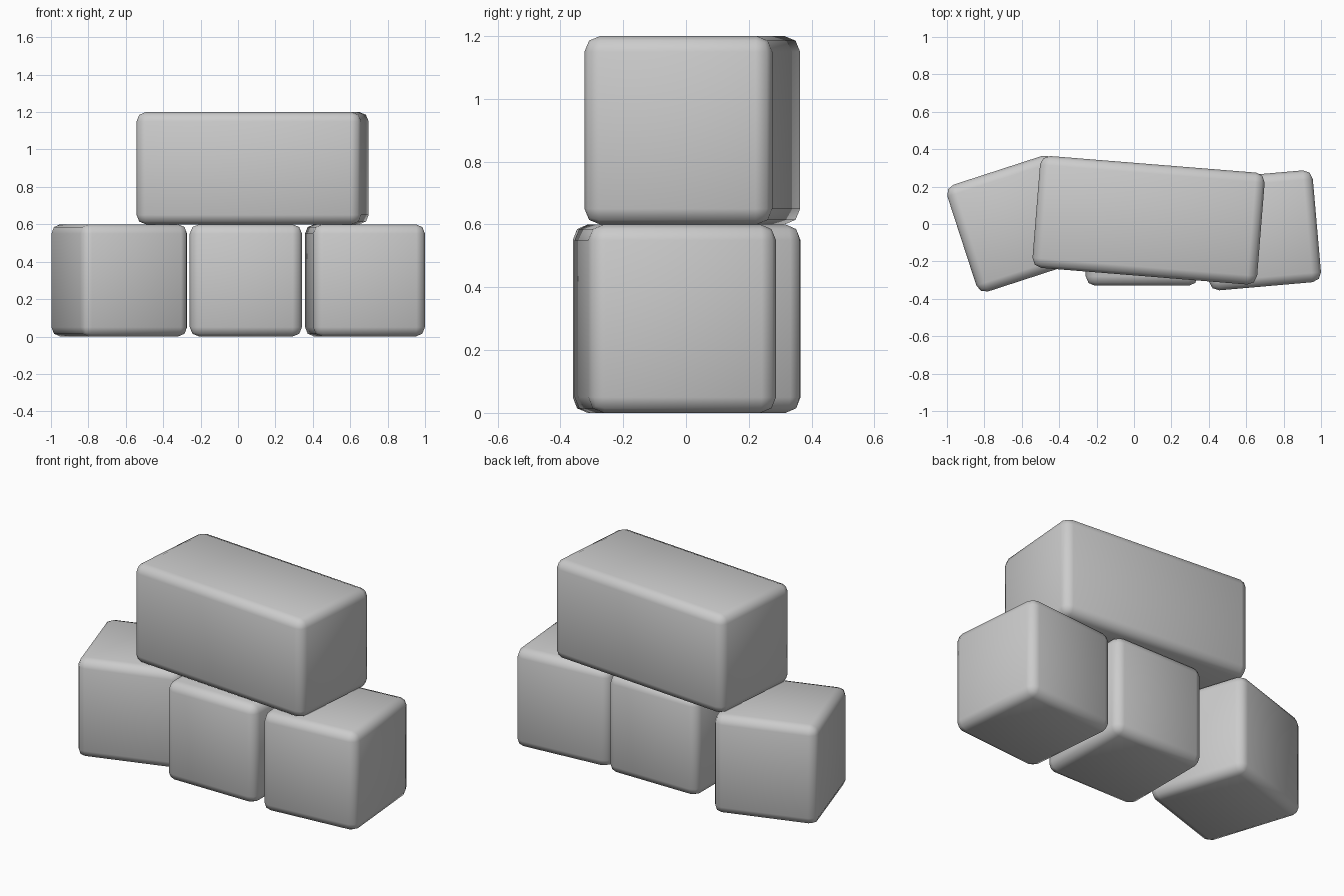
import bpy
from math import radians

if "Cube" in bpy.data.objects:
    bpy.data.objects.remove(bpy.data.objects["Cube"])


def block(name, center, length, turn):
    """Rounded brick, 0.6 deep and high, turned about z by degrees."""
    bpy.ops.mesh.primitive_cube_add(size=1, location=center)
    ob = bpy.context.object
    ob.name = name
    ob.scale = (length, 0.6, 0.6)
    bpy.ops.object.transform_apply(location=False, rotation=False, scale=True)
    ob.rotation_euler.z = radians(turn)
    bevel = ob.modifiers.new("rounded_edges", 'BEVEL')
    bevel.width = 0.05
    bevel.segments = 2
    bpy.ops.object.shade_smooth()
    return ob


# bottom row of three cubes
block("left_block", (-0.635, 0.002, 0.3), 0.6, 18)
block("middle_block", (0.042, -0.03, 0.3), 0.6, 0)
block("right_block", (0.679, -0.034, 0.3), 0.6, 5)

# long block resting on top
block("top_block", (0.078, 0.02, 0.9), 1.205, -4.6)
